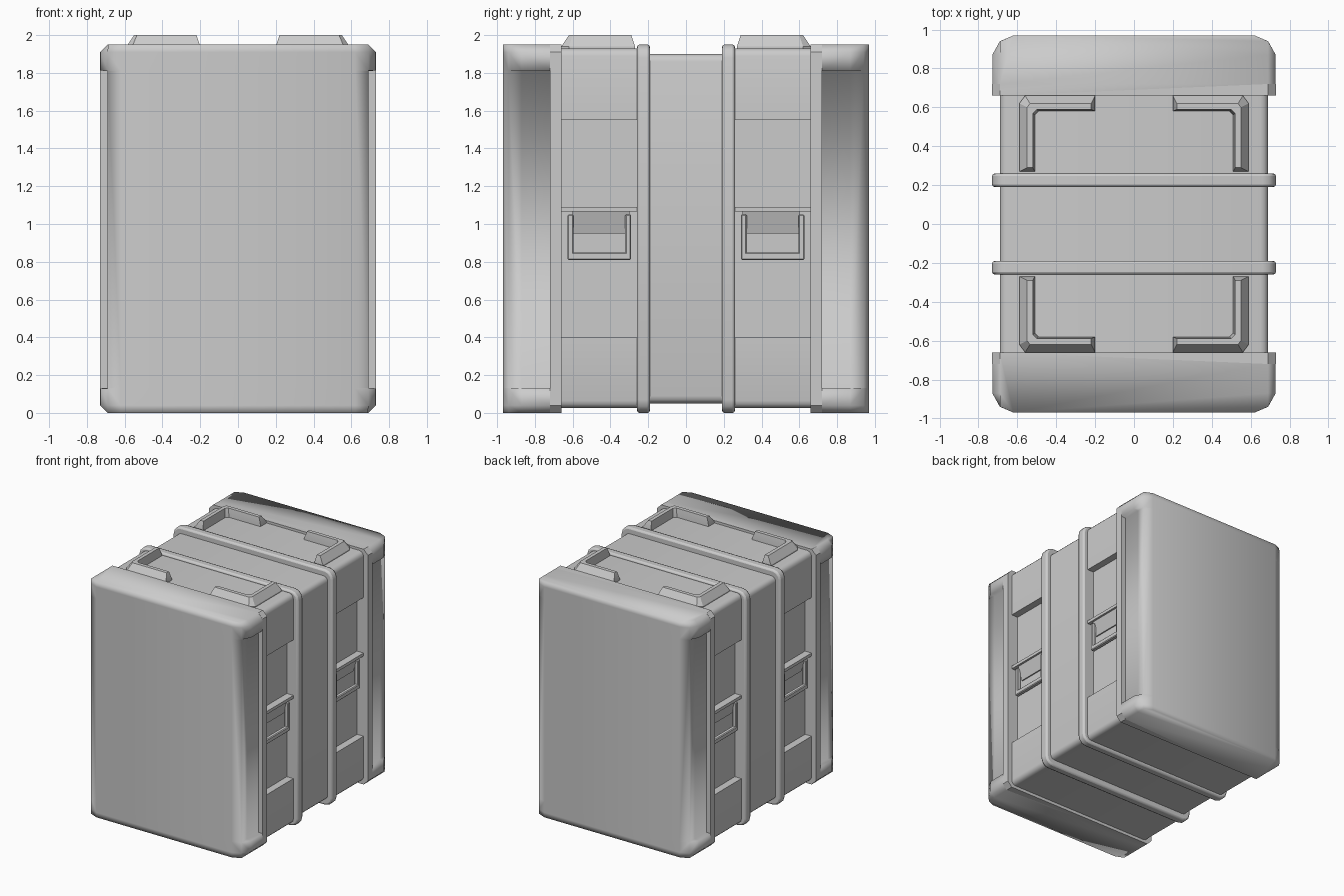
import bpy, bmesh, math

if "Cube" in bpy.data.objects:
    bpy.data.objects.remove(bpy.data.objects["Cube"], do_unlink=True)

grey = bpy.data.materials.new("plain_grey")
grey.use_nodes = True
grey.diffuse_color = (0.6, 0.6, 0.6, 1)
grey.node_tree.nodes["Principled BSDF"].inputs["Base Color"].default_value = (0.6, 0.6, 0.6, 1)


def finish(name, bm, angle=35):
    bmesh.ops.recalc_face_normals(bm, faces=bm.faces)
    mesh = bpy.data.meshes.new(name)
    bm.to_mesh(mesh)
    bm.free()
    mesh.materials.append(grey)
    ob = bpy.data.objects.new(name, mesh)
    bpy.context.collection.objects.link(ob)
    bpy.ops.object.select_all(action='DESELECT')
    ob.select_set(True)
    bpy.context.view_layer.objects.active = ob
    if angle:
        bpy.ops.object.shade_smooth_by_angle(angle=math.radians(angle))
    return ob


def prism(name, rows, angle=35):
    """Skin equal-length rings of points and close both ends."""
    bm = bmesh.new()
    rings = [[bm.verts.new(p) for p in row] for row in rows]
    for a, b in zip(rings, rings[1:]):
        for i in range(len(a)):
            j = (i + 1) % len(a)
            bm.faces.new((a[i], a[j], b[j], b[i]))
    bm.faces.new(rings[0])
    bm.faces.new(rings[-1])
    bmesh.ops.remove_doubles(bm, verts=bm.verts, dist=0.0005)
    return finish(name, bm, angle)


def box(name, lo, hi):
    corners = [(lo[0], lo[1]), (hi[0], lo[1]), (hi[0], hi[1]), (lo[0], hi[1])]
    return prism(name, [[(x, y, z) for x, y in corners] for z in (lo[2], hi[2])], 0)


def bevel(ob, width, segments=1):
    mod = ob.modifiers.new("bevel", 'BEVEL')
    mod.width, mod.segments = width, segments


def outline(w, z0, z1, r, steps=3, notch=None):
    """Rounded rectangle in x and z, with an optional notch down both sides."""
    half = [(w - r + r * math.sin(math.pi / 2 * i / steps),
             z1 - r + r * math.cos(math.pi / 2 * i / steps)) for i in range(steps + 1)]
    if notch:
        low, high, depth = notch
        half += [(w, high), (w - depth, high), (w - depth, low), (w, low)]
    half += [(w - r + r * math.cos(math.pi / 2 * i / steps),
              z0 + r - r * math.sin(math.pi / 2 * i / steps)) for i in range(steps + 1)]
    return half + [(-x, z) for x, z in reversed(half)]


def band(name, shape, y0, y1):
    return prism(name, [[(x, y, z) for x, z in shape] for y in (y0, y1)])


# Middle band
band("middle_band", outline(0.69, 0.05, 1.90, 0.04), -0.2, 0.2)


def end_cap(name, s):
    """Thick end cover with rounded corners and a sunken panel on each side."""
    def row(z, edge, panel):
        half = [(edge, 0.66), (edge, 0.72), (panel, 0.72), (panel, 0.87),
                (min(panel, 0.69), 0.94), (0.62, 0.97)]
        full = half + [(-x, y) for x, y in reversed(half)]
        return [(x, s * y, z) for x, y in full]
    rows = [row(0, 0.69, 0.689), row(0.04, 0.73, 0.729), row(0.13, 0.73, 0.729),
            row(0.132, 0.73, 0.69), row(1.81, 0.73, 0.69), row(1.812, 0.73, 0.729),
            row(1.91, 0.73, 0.729), row(1.95, 0.69, 0.689)]
    cap = prism(name, rows, 100)
    # Soft outer corners, crisp inner rim
    mesh = cap.data
    for e in mesh.edges:
        ends = [mesh.vertices[v].co for v in e.vertices]
        if all(abs(v.y) < 0.73 for v in ends):
            e.use_edge_sharp = True


def latch(side, s, tag):
    """Ledge, sloped block and hanging loop inside the side recess."""
    def part(name, x, y, z):
        lo = [min(side * x[0], side * x[1]), min(s * y[0], s * y[1]), z[0]]
        hi = [max(side * x[0], side * x[1]), max(s * y[0], s * y[1]), z[1]]
        return box(tag + name, lo, hi)
    part("latch_ledge", (0.62, 0.69), (0.26, 0.66), (1.065, 1.09))
    wedge = [(0.62, 0.95), (0.64, 0.95), (0.675, 1.07), (0.62, 1.07)]
    prism(tag + "latch_block", [[(side * x, s * y, z) for x, z in wedge] for y in (0.30, 0.60)], 0)
    for name, y, z in (("loop_inner_bar", (0.29, 0.322), (0.81, 1.05)),
                       ("loop_outer_bar", (0.595, 0.627), (0.81, 1.05)),
                       ("loop_bottom_bar", (0.29, 0.627), (0.81, 0.85))):
        bevel(part(name, (0.65, 0.685), y, z), 0.006)


def top_handle(side, s, tag):
    """L-shaped raised grip with sloped outer sides."""
    base = [(0.20, 0.58), (0.49, 0.58), (0.51, 0.56), (0.51, 0.27),
            (0.59, 0.27), (0.59, 0.62), (0.56, 0.66), (0.20, 0.66)]
    top = [(0.22, 0.59), (0.50, 0.59), (0.52, 0.57), (0.52, 0.29),
           (0.55, 0.29), (0.55, 0.60), (0.535, 0.62), (0.22, 0.62)]
    levels = ((base, 1.91), (base, 1.94), (top, 2.0))
    prism(tag + "top_handle", [[(side * x, s * y, z) for x, y in pts] for pts, z in levels], 30)


for s, end in ((-1, "front"), (1, "back")):
    end_cap(end + "_cap", s)
    # Raised rib beside the middle band
    bevel(band(end + "_rib", outline(0.73, 0, 1.95, 0.07), s * 0.19, s * 0.26), 0.014, 2)
    # Body section with a recess down each side
    band(end + "_section", outline(0.69, 0.025, 1.93, 0.04, notch=(0.40, 1.55, 0.06)),
         s * 0.24, s * 0.68)
    for side, hand in ((1, "left"), (-1, "right")):
        tag = end + "_" + hand + "_"
        latch(side, s, tag)
        top_handle(side, s, tag)
